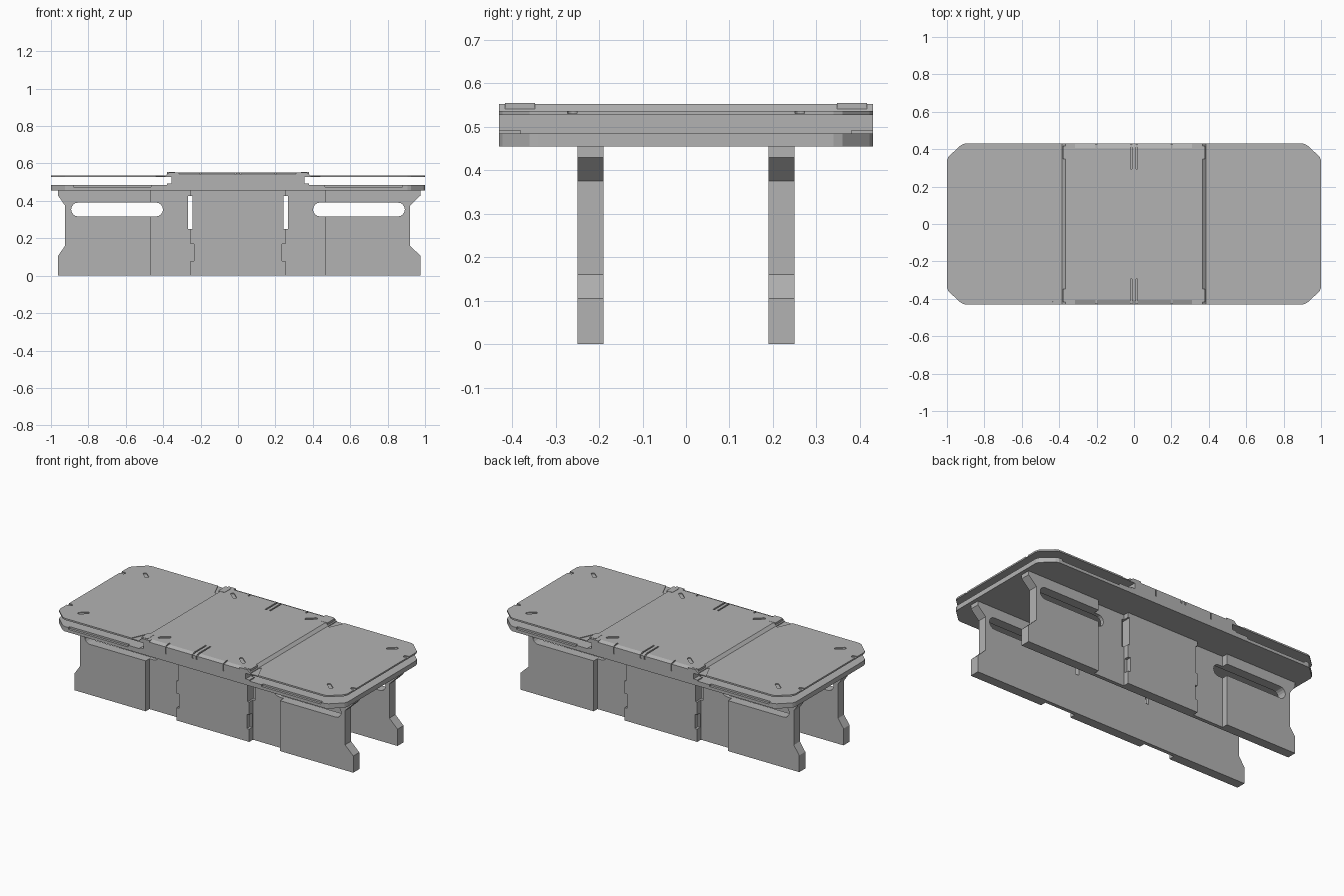
import bpy, bmesh, math
from mathutils import Vector

if "Cube" in bpy.data.objects:
    bpy.data.objects.remove(bpy.data.objects["Cube"])

grey = bpy.data.materials.new("plain grey")
grey.diffuse_color = (0.45, 0.45, 0.45, 1)
grey.use_nodes = True
grey.node_tree.nodes["Principled BSDF"].inputs["Base Color"].default_value = grey.diffuse_color


def prism(bm, pts, lo, hi, axis="z"):
    """Extrude a 2D profile: axis z uses (x, y), axis y uses (x, z)."""
    def at(p, d):
        return (p[0], p[1], d) if axis == "z" else (p[0], d, p[1])
    a = [bm.verts.new(at(p, lo)) for p in pts]
    b = [bm.verts.new(at(p, hi)) for p in pts]
    faces = [bm.faces.new(a), bm.faces.new(b)]
    for i in range(len(pts)):
        j = (i + 1) % len(pts)
        faces.append(bm.faces.new((a[i], a[j], b[j], b[i])))
    bmesh.ops.recalc_face_normals(bm, faces=faces)


def box(bm, x0, x1, y0, y1, z0, z1):
    x0, x1 = sorted((x0, x1))
    y0, y1 = sorted((y0, y1))
    prism(bm, [(x0, y0), (x1, y0), (x1, y1), (x0, y1)], z0, z1)


def pill(p, q, r, n=8):
    """Rounded slot outline between two points."""
    p, q = Vector(p), Vector(q)
    a = math.atan2(q.y - p.y, q.x - p.x)
    out = []
    for c, start in ((q, a - math.pi / 2), (p, a + math.pi / 2)):
        for i in range(n + 1):
            t = start + math.pi * i / n
            out.append((c.x + r * math.cos(t), c.y + r * math.sin(t)))
    return out


def finish(name, bm, cut=None):
    """Make the object, and carve the cutter shapes out of it."""
    def obj(n, b):
        me = bpy.data.meshes.new(n)
        b.to_mesh(me)
        b.free()
        o = bpy.data.objects.new(n, me)
        bpy.context.collection.objects.link(o)
        return o
    o = obj(name, bm)
    if cut:
        c = obj("cutter", cut)
        c.hide_render = True
        m = o.modifiers.new("carve", "BOOLEAN")
        m.operation, m.object, m.solver, m.use_self = "DIFFERENCE", c, "EXACT", True
        bpy.context.view_layer.update()
        dg = bpy.context.evaluated_depsgraph_get()
        me = bpy.data.meshes.new_from_object(o.evaluated_get(dg))
        o.modifiers.clear()
        o.data = me
        bpy.data.objects.remove(c)
    o.data.materials.clear()
    o.data.materials.append(grey)
    return o


W = 0.43  # half depth of the tabletop
SIDES = (-1, 1)
corner = [(0.925, W), (0.91, W), (1, 0.36), (1, 0.345)]
corner = [(0.905, W), (0.925, 0.422), (0.992, 0.36), (1, 0.34)]

# lower slab with a rebate along its long edges
bm, cut = bmesh.new(), bmesh.new()
prism(bm, corner + [(x, -y) for x, y in corner[::-1]]
      + [(-x, -y) for x, y in corner] + [(-x, y) for x, y in corner[::-1]], 0.455, 0.485)
for sx in SIDES:
    for sy in SIDES:
        box(cut, sx * 0.465, sx * 0.88, sy * 0.415, sy * 0.46, 0.474, 0.5)
finish("lower_slab", bm, cut)

# raised centre section with sloping side edges
bm, cut = bmesh.new(), bmesh.new()
half = [(0.355, 0.485), (0.355, 0.527), (0.385, 0.527), (0.385, 0.537), (0.367, 0.553)]
prism(bm, half + [(-x, z) for x, z in half[::-1]], -W, W, "y")
for sy in SIDES:
    for sx in SIDES:
        # diagonal grooves, edge ticks and paired centre grooves
        prism(cut, pill((sx * 0.25, sy * 0.325), (sx * 0.29, sy * 0.36), 0.011), 0.547, 0.57)
        box(cut, sx * 0.197, sx * 0.205, sy * 0.39, sy * 0.46, 0.545, 0.57)
        box(cut, sx * 0.197, sx * 0.205, sy * 0.424, sy * 0.46, 0.5, 0.55)
        box(cut, sx * 0.010, sx * 0.019, sy * 0.295, sy * 0.46, 0.543, 0.57)
        box(cut, sx * 0.010, sx * 0.019, sy * 0.424, sy * 0.46, 0.523, 0.55)
centre = finish("centre_top", bm, cut)
# chamfer on the long edges of the centre section
cut = bmesh.new()
for sy in SIDES:
    bm2 = [(sy * 0.405, 0.5535), (sy * 0.435, 0.542), (sy * 0.435, 0.5535)]
    a = [cut.verts.new((-0.315, y, z)) for y, z in bm2]
    b = [cut.verts.new((0.31, y, z)) for y, z in bm2]
    cut.faces.new(a)
    cut.faces.new(b)
    for i in range(3):
        j = (i + 1) % 3
        cut.faces.new((a[i], a[j], b[j], b[i]))
bmesh.ops.recalc_face_normals(cut, faces=cut.faces[:])
bm = bmesh.new()
bm.from_mesh(centre.data)
bpy.data.objects.remove(centre)
finish("centre_section", bm, cut)

# hinge lugs at the corners of the centre section
bm = bmesh.new()
for sx in SIDES:
    for sy in SIDES:
        box(bm, sx * 0.337, sx * 0.380, sy * 0.347, sy * 0.417, 0.53, 0.5545)
finish("hinge_lugs", bm)

# thin folding leaves floating above the lower slab
for sx in SIDES:
    bm, cut = bmesh.new(), bmesh.new()
    leaf = [(0.38, W)] + corner + [(x, -y) for x, y in corner[::-1]] + [(0.38, -W)]
    prism(bm, [(sx * x, y) for x, y in leaf], 0.527, 0.537)
    for sy in SIDES:
        prism(cut, pill((sx * 0.84, sy * 0.295), (sx * 0.875, sy * 0.325), 0.011), 0.531, 0.56)
        prism(cut, pill((sx * 0.98, sy * 0.262), (sx * 1.03, sy * 0.262), 0.011), 0.531, 0.56)
        prism(cut, [(sx * 0.387, sy * 0.45), (sx * 0.45, sy * 0.45),
                    (sx * 0.40, sy * 0.34), (sx * 0.387, sy * 0.34)], 0.533, 0.56)
    finish("left_leaf" if sx < 0 else "right_leaf", bm, cut)

# brackets where the leaves meet the centre
bm = bmesh.new()
for sx in SIDES:
    for sy in SIDES:
        box(bm, sx * 0.355, sx * 0.38, sy * 0.38, sy * W, 0.47, 0.492)
finish("leaf_brackets", bm)

# long leg boards: notched ends, handle slots, thinner webs between panels
right = [(0.977, 0), (0.977, 0.105), (0.92, 0.16), (0.92, 0.375), (0.977, 0.43), (0.977, 0.456)]
left = [(-0.963, 0.456), (-0.963, 0.43), (-0.925, 0.375), (-0.925, 0.16),
        (-0.963, 0.105), (-0.963, 0)]
for sy in SIDES:
    bm, cut = bmesh.new(), bmesh.new()
    y0, y1 = sorted((sy * 0.19, sy * 0.25))
    prism(bm, right + left, y0, y1, "y")
    for sx in SIDES:
        prism(cut, pill((sx * 0.438, 0.354), (sx * 0.855, 0.354), 0.037), y0 - 0.1, y1 + 0.1, "y")
        box(cut, sx * 0.253, sx * 0.467, sy * 0.213, sy * 0.3, -0.1, 0.455)
        box(cut, sx * 0.242, sx * 0.266, y0 - 0.05, y1 + 0.05, 0.25, 0.425)
        box(cut, sx * 0.236, sx * 0.26, sy * 0.22, sy * 0.29, 0.08, 0.17)
    finish("front_leg_board" if sy < 0 else "back_leg_board", bm, cut)
